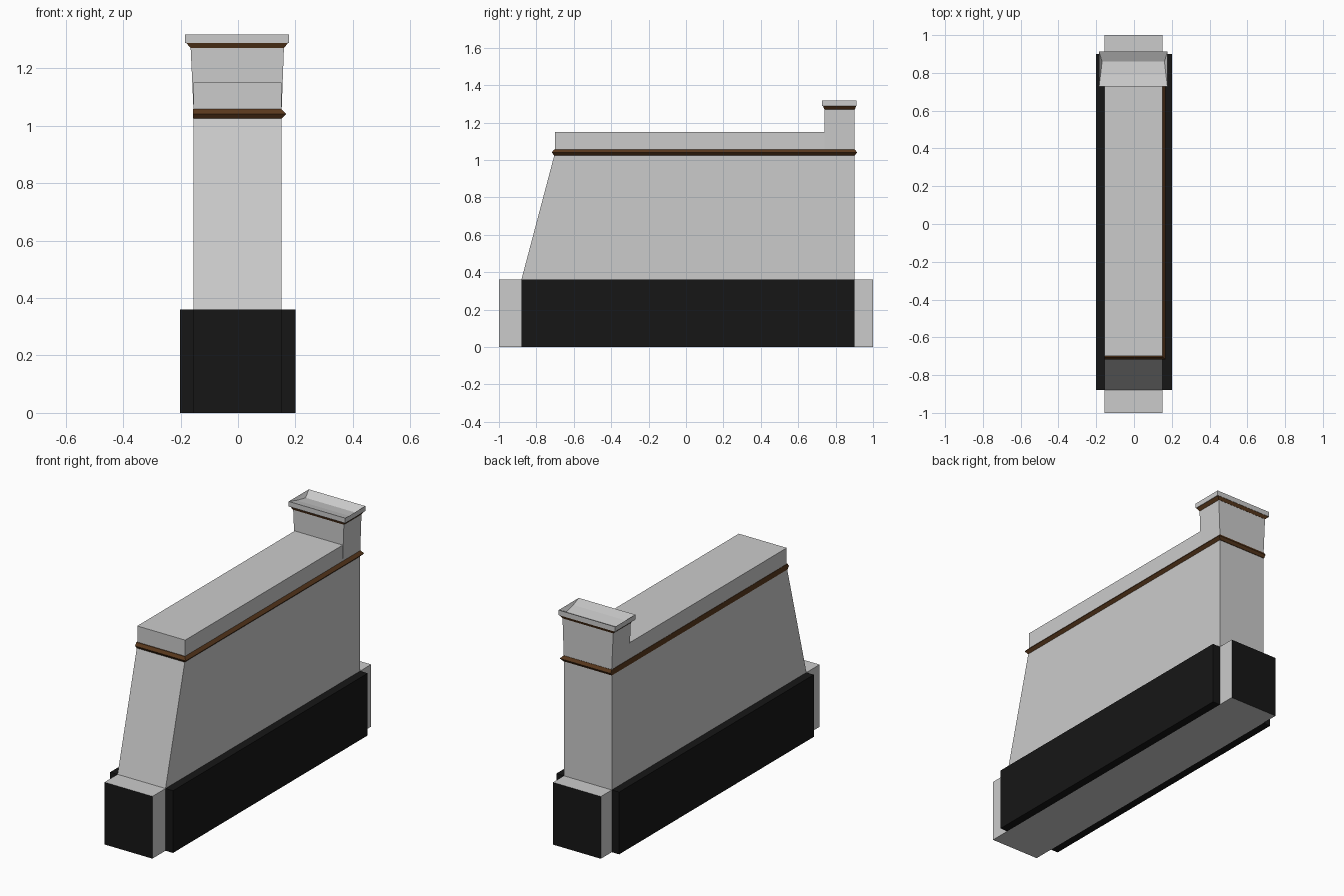
import bpy, bmesh

if "Cube" in bpy.data.objects:
    bpy.data.objects.remove(bpy.data.objects["Cube"])


def paint(name, rgb):
    m = bpy.data.materials.new(name)
    m.diffuse_color = (*rgb, 1)
    m.use_nodes = True
    m.node_tree.nodes["Principled BSDF"].inputs["Base Color"].default_value = m.diffuse_color
    return m


GREY = paint("grey", (0.8, 0.8, 0.8))
BLACK = paint("black", (0.008, 0.008, 0.008))
BROWN = paint("brown", (0.10, 0.04, 0.012))
L, R = -0.155, 0.152


def make(name, verts, faces, mats=(), pick=None):
    bm = bmesh.new()
    vs = [bm.verts.new(v) for v in verts]
    for f in faces:
        bm.faces.new([vs[i] for i in f])
    bmesh.ops.recalc_face_normals(bm, faces=bm.faces)
    if pick:
        for f in bm.faces:
            f.material_index = 1 if pick(f.normal) else 0
    me = bpy.data.meshes.new(name)
    bm.to_mesh(me)
    bm.free()
    ob = bpy.data.objects.new(name, me)
    bpy.context.collection.objects.link(ob)
    for m in mats:
        me.materials.append(m)
    return ob


def rings(name, levels, mats=(), pick=None):
    """Stack of rectangles (x0, x1, y0, y1, z) joined by side walls."""
    v, f = [], [(3, 2, 1, 0)]
    for x0, x1, y0, y1, z in levels:
        v += [(x0, y0, z), (x1, y0, z), (x1, y1, z), (x0, y1, z)]
    for k in range(len(levels) - 1):
        a, b = 4 * k, 4 * k + 4
        f += [(a + i, a + (i + 1) % 4, b + (i + 1) % 4, b + i) for i in range(4)]
    n = len(v)
    f.append((n - 4, n - 3, n - 2, n - 1))
    return make(name, v, f, mats, pick)


# Plinth with black end faces
rings("plinth", [(L, R, -1, 1, 0), (L, R, -1, 1, 0.36)],
      (GREY, BLACK), lambda n: abs(n.y) > 0.9)

# Black skirting panels on both long sides
for name, x0, x1 in (("left_skirting", -0.202, L), ("right_skirting", R, 0.2)):
    rings(name, [(x0, x1, -0.88, 0.9, 0), (x0, x1, -0.88, 0.9, 0.36)], (BLACK,))

# Wall with a raked front end
rings("wall", [(L, R, -0.88, 0.9, 0.36), (L, R, -0.70, 0.9, 1.04),
               (L, R, -0.70, 0.9, 1.15)])

# Pointed moulding: projects at front, back and right, flush on the left
rings("moulding", [(L - 0.002, R, -0.705, 0.903, 1.024),
                   (L - 0.002, 0.168, -0.717, 0.914, 1.04),
                   (L - 0.002, R, -0.705, 0.903, 1.057)], (BROWN,))

# Flared end post
rings("end_post", [(L, R, 0.74, 0.901, 1.057), (-0.165, 0.16, 0.74, 0.901, 1.275)])

# Sloped trim below the cap
rings("cap_trim", [(-0.165, 0.16, 0.74, 0.902, 1.27),
                   (-0.181, 0.175, 0.732, 0.911, 1.289)], (BROWN,))

# Cap slab with a dished top
cx = -0.004
v = []
for w, y, z in ((0.181, 0.728, 1.288), (0.181, 0.912, 1.288),   # underside
                (0.181, 0.728, 1.317), (0.181, 0.912, 1.317),   # rim
                (0.173, 0.79, 1.302), (0.165, 0.86, 1.292)):    # dish
    v += [(cx - w, y, z), (cx + w, y, z)]
make("cap", v, [(0, 1, 3, 2), (0, 1, 5, 4), (2, 3, 7, 6),
                (0, 2, 6, 4), (1, 3, 7, 5),
                (4, 5, 9, 8), (8, 9, 11, 10), (10, 11, 7, 6),
                (4, 8, 6), (8, 10, 6), (5, 9, 7), (9, 11, 7)])
